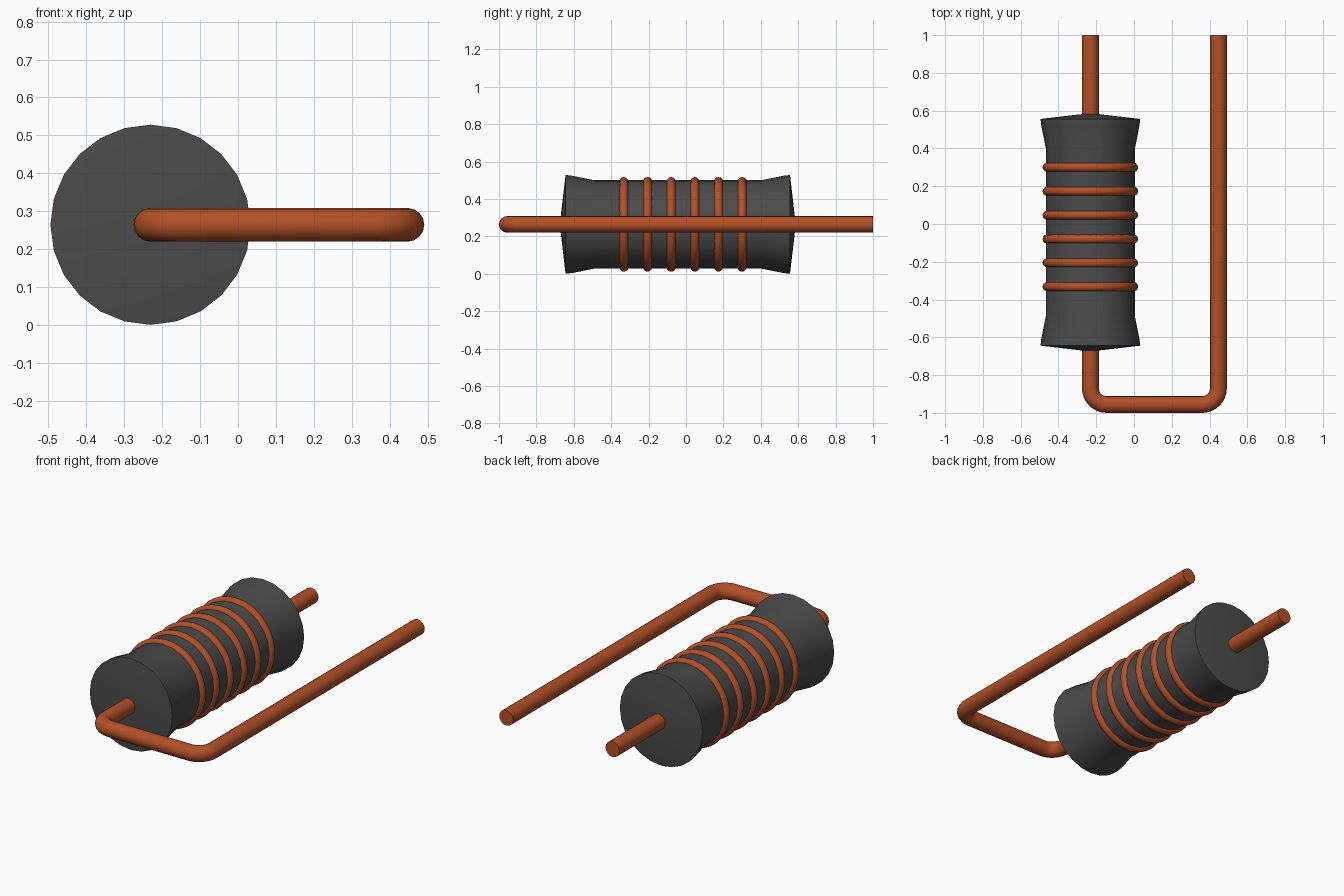
import bpy, bmesh, math
from mathutils import Matrix, Vector

cube = bpy.data.objects.get("Cube")
if cube:
    bpy.data.objects.remove(cube, do_unlink=True)

AXIS_X, AXIS_Z = -0.231, 0.264     # long axis of the body
BODY_Y = -0.044                    # middle of the body along the axis
WIRE_R = 0.0445


def material(name, rgb):
    m = bpy.data.materials.new(name)
    m.use_nodes = True
    m.diffuse_color = (*rgb, 1)
    bsdf = m.node_tree.nodes["Principled BSDF"]
    bsdf.inputs["Base Color"].default_value = (*rgb, 1)
    bsdf.inputs["Roughness"].default_value = 0.6
    return m


charcoal = material("charcoal", (0.07, 0.07, 0.07))
copper = material("copper", (0.45, 0.08, 0.02))


def finish(obj, mat, angle):
    obj.data.materials.clear()
    obj.data.materials.append(mat)
    bpy.ops.object.select_all(action='DESELECT')
    obj.select_set(True)
    bpy.context.view_layer.objects.active = obj
    bpy.ops.object.shade_smooth_by_angle(angle=math.radians(angle))


# Body: half profile (distance along axis, radius), mirrored and spun
half = [(0.4445, 0.236), (0.565, 0.260), (0.600, 0.264), (0.631, 0.0)]
profile = [(-d, r) for d, r in reversed(half)] + half
bm = bmesh.new()
verts = [bm.verts.new((0, d, r)) for d, r in profile]
edges = [bm.edges.new(pair) for pair in zip(verts, verts[1:])]
bmesh.ops.spin(bm, geom=verts + edges, cent=(0, 0, 0), axis=(0, 1, 0),
               angle=math.tau, steps=24, use_duplicate=False)
bmesh.ops.remove_doubles(bm, verts=bm.verts, dist=1e-4)
bmesh.ops.recalc_face_normals(bm, faces=bm.faces)
mesh = bpy.data.meshes.new("body")
bm.to_mesh(mesh)
bm.free()
body = bpy.data.objects.new("body", mesh)
body.location = (AXIS_X, BODY_Y, AXIS_Z)
bpy.context.collection.objects.link(body)
finish(body, charcoal, 30)

# Six copper windings around the body
for i in range(6):
    bpy.ops.mesh.primitive_torus_add(
        major_radius=0.229, minor_radius=0.024,
        major_segments=48, minor_segments=12,
        location=(AXIS_X, -0.332 + 0.1264 * i, AXIS_Z),
        rotation=(math.pi / 2, 0, 0))
    ring = bpy.context.object
    ring.name = f"winding_{i + 1}"
    finish(ring, copper, 60)

# Lead wire: through the body, round two corners and back
x0, x1, y0, bend = AXIS_X, 0.447, -1 + WIRE_R, 0.086
path = [Vector((x0, 1, AXIS_Z))]
for cx, start in ((x0 + bend, math.pi), (x1 - bend, 1.5 * math.pi)):
    for k in range(9):
        a = start + k / 8 * math.pi / 2
        path.append(Vector((cx + bend * math.cos(a),
                            y0 + bend + bend * math.sin(a), AXIS_Z)))
path.append(Vector((x1, 1, AXIS_Z)))

curve = bpy.data.curves.new("lead_wire", 'CURVE')
curve.dimensions = '3D'
curve.bevel_depth = WIRE_R
curve.bevel_resolution = 6
curve.use_fill_caps = True
spline = curve.splines.new('POLY')
spline.points.add(len(path) - 1)
for p, co in zip(spline.points, path):
    p.co = (*co, 1)
wire = bpy.data.objects.new("lead_wire", curve)
bpy.context.collection.objects.link(wire)
bpy.ops.object.select_all(action='DESELECT')
wire.select_set(True)
bpy.context.view_layer.objects.active = wire
bpy.ops.object.convert(target='MESH')
wire = bpy.context.object

# Join the end caps to the tube
bm = bmesh.new()
bm.from_mesh(wire.data)
bmesh.ops.remove_doubles(bm, verts=bm.verts, dist=1e-4)
bmesh.ops.recalc_face_normals(bm, faces=bm.faces)
bm.to_mesh(wire.data)
bm.free()
finish(wire, copper, 40)
